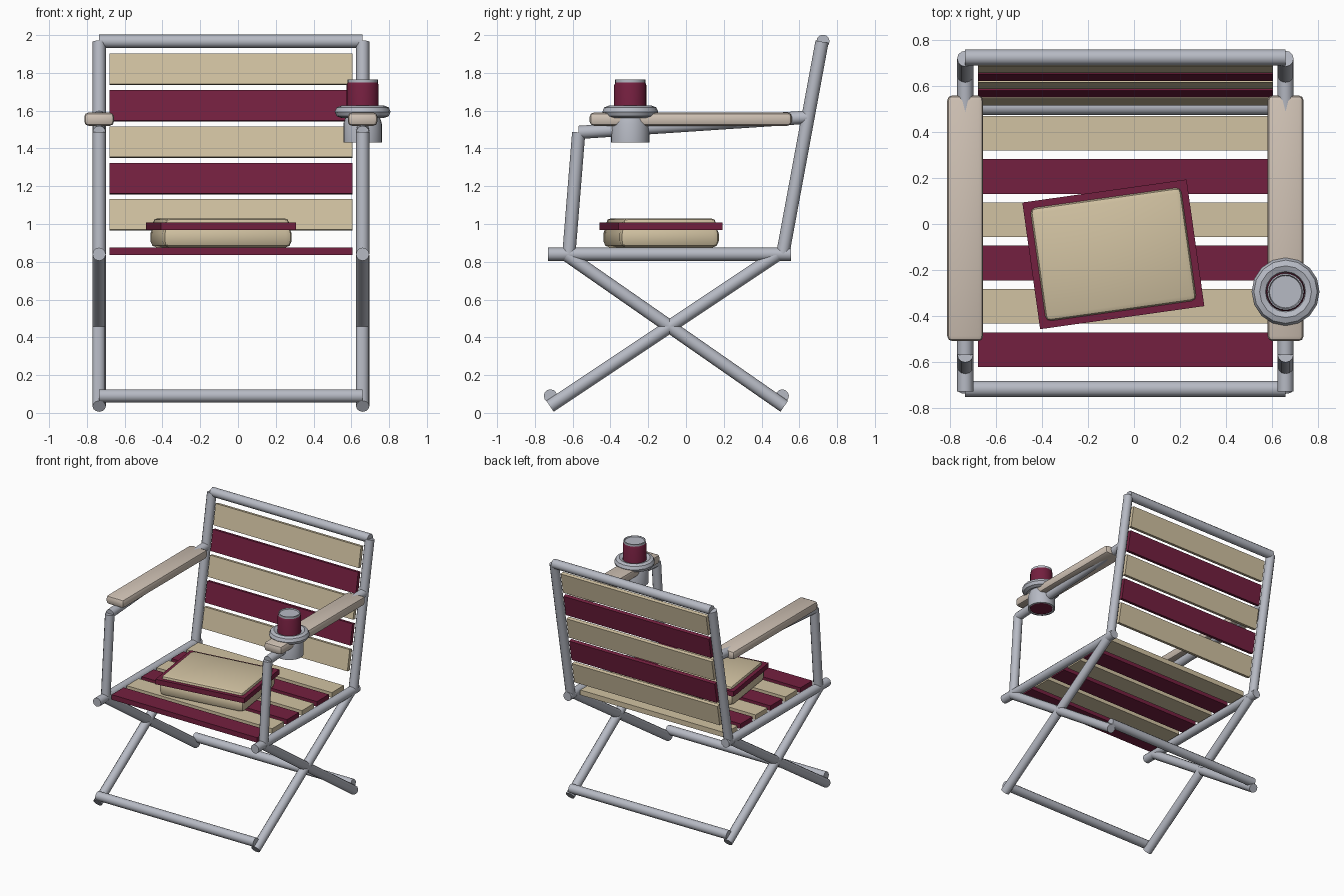
import bpy, bmesh, math
from mathutils import Vector, Matrix

if "Cube" in bpy.data.objects:
    bpy.data.objects.remove(bpy.data.objects["Cube"])

LEFT, RIGHT = 0.66, -0.735          # side frame positions
MID = (LEFT + RIGHT) / 2
TUBE = 0.035


def material(name, rgb):
    m = bpy.data.materials.new(name)
    m.use_nodes = True
    m.diffuse_color = (*rgb, 1)
    m.node_tree.nodes["Principled BSDF"].inputs["Base Color"].default_value = (*rgb, 1)
    return m


METAL = material("brushed metal", (0.47, 0.49, 0.55))
RED = material("burgundy", (0.175, 0.014, 0.05))
TAN = material("tan", (0.64, 0.54, 0.36))
PAD = material("pale beige", (0.63, 0.54, 0.46))


def finish(name, bm, mat, smooth=True):
    bmesh.ops.recalc_face_normals(bm, faces=bm.faces)
    mesh = bpy.data.meshes.new(name)
    bm.to_mesh(mesh)
    bm.free()
    mesh.materials.append(mat)
    obj = bpy.data.objects.new(name, mesh)
    bpy.context.collection.objects.link(obj)
    if smooth:
        bpy.ops.object.select_all(action="DESELECT")
        obj.select_set(True)
        bpy.context.view_layer.objects.active = obj
        bpy.ops.object.shade_smooth_by_angle(angle=math.radians(40))
    return obj


def tube(name, a, b):
    a, b = Vector(a), Vector(b)
    turn = (b - a).to_track_quat("Z", "Y").to_matrix().to_4x4()
    bm = bmesh.new()
    bmesh.ops.create_cone(bm, cap_ends=True, segments=12, radius1=TUBE, radius2=TUBE,
                          depth=(b - a).length, matrix=Matrix.Translation((a + b) / 2) @ turn)
    return finish(name, bm, METAL)


def box(name, size, centre, mat, turn=Matrix(), bevel=0, segments=2):
    bm = bmesh.new()
    bmesh.ops.create_cube(bm, size=1, matrix=Matrix.Diagonal((*size, 1)))
    if bevel:
        bmesh.ops.bevel(bm, geom=bm.edges[:], offset=bevel, segments=segments,
                        profile=0.5, affect="EDGES")
    bm.transform(Matrix.Translation(centre) @ turn)
    return finish(name, bm, mat, smooth=bool(bevel))


def lathe(name, profile, centre, mat, steps=24):
    bm = bmesh.new()
    verts = [bm.verts.new((r, 0, z)) for r, z in profile]
    edges = [bm.edges.new(pair) for pair in zip(verts, verts[1:])]
    bmesh.ops.spin(bm, geom=verts + edges, cent=(0, 0, 0), axis=(0, 0, 1),
                   angle=math.tau, steps=steps)
    bmesh.ops.remove_doubles(bm, verts=bm.verts, dist=1e-4)
    bm.transform(Matrix.Translation(centre))
    return finish(name, bm, mat)


# Side frames: (y, z) ends of each tube
side_tubes = {
    "seat_rail": ((-0.73, 0.84), (0.555, 0.84)),
    "leg_to_back": ((-0.72, 0.035), (0.48, 0.835)),
    "leg_to_front": ((0.52, 0.035), (-0.63, 0.835)),
    "back_post": ((0.512, 0.84), (0.72, 1.965)),
    "front_post": ((-0.62, 0.84), (-0.568, 1.485)),
    "arm_rail": ((-0.568, 1.485), (0.64, 1.565)),
}
for side, x in (("left", LEFT), ("right", RIGHT)):
    for part, (a, b) in side_tubes.items():
        tube(f"{side}_{part}", (x, *a), (x, *b))
    box(f"{side}_arm_pad", (0.157, 1.07, 0.07), (x, 0.025, 1.555), PAD, bevel=0.022)

# Cross bars
for part, y, z in (("front_foot_bar", -0.718, 0.09), ("back_foot_bar", 0.51, 0.09),
                   ("top_bar", 0.725, 1.967)):
    tube(part, (RIGHT, y, z), (LEFT, y, z))

# Striped seat
for i in range(6):
    box(f"seat_slat_{i + 1}", (1.285, 0.151, 0.04), (MID, -0.547 + i * 0.1885, 0.855),
        TAN if i % 2 else RED)

# Striped backrest, leaning with the back posts
lean = math.atan2(0.208, 1.125)
for i in range(5):
    z = 1.048 + i * 0.1925
    y = 0.512 + (z - 0.84) * math.tan(lean) - 0.005
    box(f"back_slat_{i + 1}", (1.285, 0.03, 0.164), (MID, y, z),
        RED if i % 2 else TAN, Matrix.Rotation(-lean, 4, "X"))

# Lunch box lying askew on the seat
askew = Matrix.Rotation(math.radians(8), 4, "Z")
spot = (-0.09, -0.132)
base = box("lunch_box_base", (0.69, 0.53, 0.11), (*spot, 0.93), TAN, askew, 0.035, 2)
box("lunch_box_rim", (0.722, 0.557, 0.04), (*spot, 0.988), RED, askew)
box("lunch_box_lid", (0.665, 0.5, 0.06), (*spot, 1.0), TAN, askew, 0.025, 2)

# Drink holder and can on the left arm
cup = (LEFT, -0.295, 0)
lathe("cup_sleeve", [(0.088, 1.432), (0.102, 1.432), (0.102, 1.53), (0.09, 1.57),
                     (0.086, 1.57)], cup, METAL)
ring = [(0.113 + 0.035 * math.cos(k * math.tau / 8), 1.594 + 0.033 * math.sin(k * math.tau / 8))
        for k in range(9)]
lathe("cup_ring", ring, cup, METAL, 16)
lathe("drink_can", [(0, 1.435), (0.085, 1.435), (0.085, 1.735), (0.08, 1.748), (0, 1.748)],
      cup, RED)
lathe("can_lid", [(0.08, 1.746), (0.08, 1.764), (0.074, 1.766), (0.07, 1.758), (0, 1.758)],
      cup, METAL)
